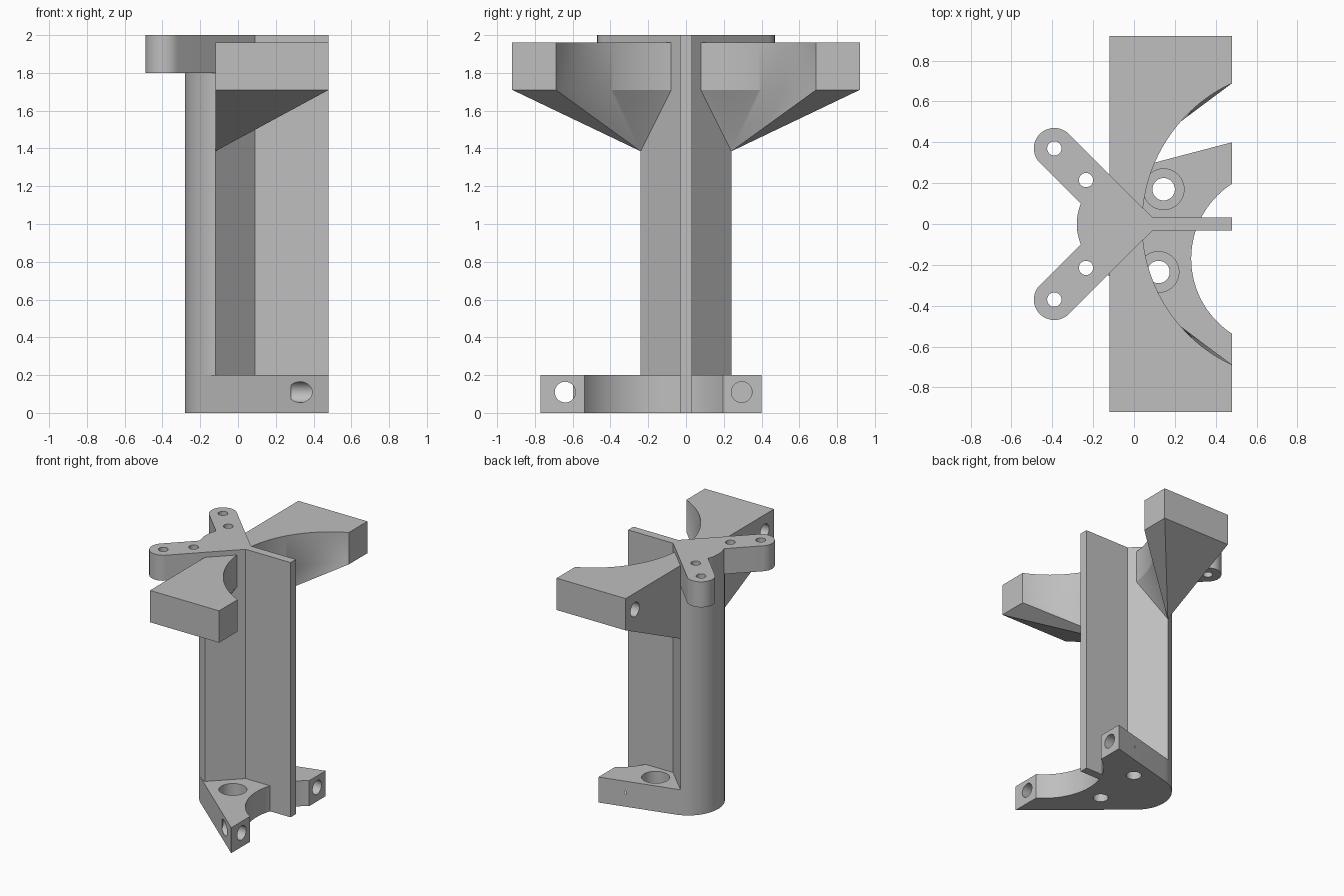
import bpy
import bmesh
from math import cos, sin, pi, radians, atan2, acos, hypot
from mathutils import Matrix, Vector

cube = bpy.data.objects.get("Cube")
if cube:
    bpy.data.objects.remove(cube, do_unlink=True)

GREY = (0.52, 0.52, 0.52, 1)
mat = bpy.data.materials.new("plain grey")
mat.use_nodes = True
mat.diffuse_color = GREY
mat.node_tree.nodes["Principled BSDF"].inputs["Base Color"].default_value = GREY


def arc(cx, cy, r, a0, a1, n=32):
    """Points on a circle from angle a0 to a1 (radians)."""
    return [(cx + r * cos(a0 + (a1 - a0) * i / n),
             cy + r * sin(a0 + (a1 - a0) * i / n)) for i in range(n + 1)]


def solid(name, outline, z0, z1, apex=None):
    """Extrude an outline; with an apex the underside tapers to that point."""
    bm = bmesh.new()
    low = [bm.verts.new((x, y, z0)) for x, y in outline]
    top = [bm.verts.new((x, y, z1)) for x, y in outline]
    bm.faces.new(top)
    tip = bm.verts.new(apex) if apex else None
    if not tip:
        bm.faces.new(low[::-1])
    for i in range(len(low)):
        j = (i + 1) % len(low)
        bm.faces.new((low[i], low[j], top[j], top[i]))
        if tip:
            bm.faces.new((low[j], low[i], tip))
    bmesh.ops.recalc_face_normals(bm, faces=bm.faces)
    mesh = bpy.data.meshes.new(name)
    bm.to_mesh(mesh)
    bm.free()
    obj = bpy.data.objects.new(name, mesh)
    bpy.context.collection.objects.link(obj)
    mesh.materials.append(mat)
    return obj


def drill(obj, start, axis, r, depth):
    """Cut a round hole from start along axis."""
    axis = Vector(axis)
    bm = bmesh.new()
    turn = axis.to_track_quat('Z', 'Y').to_matrix().to_4x4()
    place = Matrix.Translation(Vector(start) + axis * depth / 2) @ turn
    bmesh.ops.create_cone(bm, cap_ends=True, segments=32, radius1=r,
                          radius2=r, depth=depth, matrix=place)
    mesh = bpy.data.meshes.new("hole_cutter")
    bm.to_mesh(mesh)
    bm.free()
    mesh.materials.append(mat)
    cutter = bpy.data.objects.new("hole_cutter", mesh)
    cutter.hide_render = True
    bpy.context.collection.objects.link(cutter)
    mod = obj.modifiers.new("hole", 'BOOLEAN')
    mod.operation = 'DIFFERENCE'
    mod.solver = 'EXACT'
    mod.object = cutter
    bpy.context.view_layer.objects.active = obj
    bpy.ops.object.modifier_apply(modifier=mod.name)
    bpy.data.objects.remove(cutter, do_unlink=True)


parts = []
CX, R = -0.02, 0.26          # rounded back of the column
EDGE = 0.48                  # shared end plane of fin, wings and base
FIN = 0.033

# Column: rounded back, two slanted sides and a thin fin
a = atan2(0.24, -0.10)
column = solid("column_with_fin",
               arc(CX, 0, R, a, 2 * pi - a)
               + [(0.09, -FIN), (EDGE, -FIN), (EDGE, FIN), (0.09, FIN)], 0, 2)
parts.append(column)

for side, label in ((1, "left"), (-1, "right")):
    tag = "back" if side == 1 else "front"

    # Diagonal arm with a rounded end and two screw holes
    h = 0.0707
    pts = [(-0.10 + h, 0.08 + h)] + arc(-0.39, 0.37, 0.1, pi / 4, pi * 5 / 4)
    pts.append((-0.10 - h, 0.08 - h))
    arm = solid(tag + "_arm", [(x, side * y) for x, y in pts], 1.8, 2)
    for x, y in ((-0.39, 0.37), (-0.235, 0.215)):
        drill(arm, (x, side * y, 1.7), (0, 0, 1), 0.035, 0.4)
    parts.append(arm)

    # Wing block with a concave face, tapering down to the column
    ax, ar = 0.80, 0.76
    start = pi - atan2(0.689, ax - EDGE)
    end = pi - atan2(0.077, ax - 0.043)
    pts = [(-0.12, 0.1), (-0.12, 0.92), (EDGE, 0.92)]
    pts += arc(ax, 0, ar, start, end, 48) + [(0.0, 0.07)]
    wing = solid(tag + "_wing", [(x, side * y) for x, y in pts], 1.71, 1.96,
                 apex=(-0.12, side * 0.24, 1.385))
    drill(wing, (-0.2, side * 0.805, 1.83), (1, 0, 0), 0.055, 0.38)
    parts.append(wing)


def tangent_angle(px, py, side):
    """Angle where the line from a point touches the column's back circle."""
    return atan2(py, px - CX) + side * acos(R / hypot(px - CX, py))


# Base flange: uneven prongs around a round cut-out
a0 = tangent_angle(EDGE, 0.40, 1)
a1 = 2 * pi + tangent_angle(EDGE, -0.77, -1)
bx, by, br = 0.717, -0.17, 0.437
half = acos((bx - EDGE) / br)
outline = [(EDGE, 0.40)] + arc(CX, 0, R, a0, a1) + [(EDGE, -0.77)]
outline += arc(bx, by, br, pi + half, pi - half, 48)
base = solid("base_flange", outline, 0, 0.2)
for x, y in ((0.145, 0.17), (0.12, -0.235)):
    drill(base, (x, y, -0.1), (0, 0, 1), 0.055, 0.4)
    drill(base, (x, y, 0.08), (0, 0, 1), 0.1, 0.2)
for y in (0.295, -0.64):
    drill(base, (EDGE + 0.1, y, 0.11), (-1, 0, 0), 0.055, 0.3)
parts.append(base)

# Smooth the curves and keep the corners sharp
bpy.ops.object.select_all(action='DESELECT')
for obj in parts:
    obj.select_set(True)
bpy.context.view_layer.objects.active = column
bpy.ops.object.shade_smooth_by_angle(angle=radians(25))
